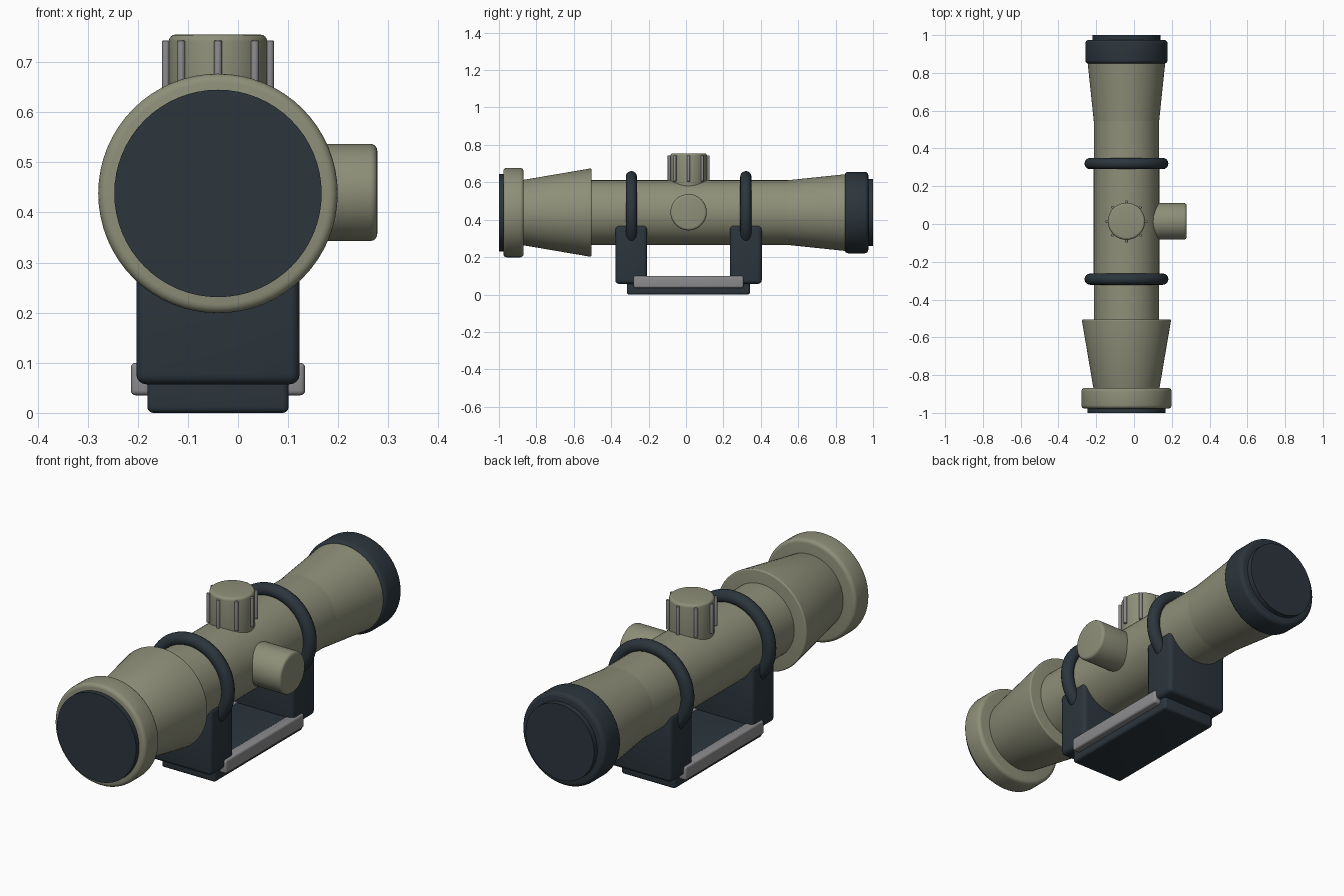
import bpy
import bmesh
import math
from mathutils import Matrix, Vector

cube = bpy.data.objects.get("Cube")
if cube:
    bpy.data.objects.remove(cube, do_unlink=True)

AX, AZ = -0.04, 0.438      # optical axis
KNOB_Y = 0.014             # position of both adjustment knobs


def material(name, rgb):
    mat = bpy.data.materials.new(name)
    mat.use_nodes = True
    mat.diffuse_color = (*rgb, 1)
    mat.node_tree.nodes["Principled BSDF"].inputs["Base Color"].default_value = (*rgb, 1)
    return mat


OLIVE = material("olive", (0.27, 0.275, 0.19))
DARK = material("dark slate", (0.025, 0.036, 0.046))
GREY = material("grey metal", (0.26, 0.26, 0.27))


def finish(name, bm, mat, bevel=0.0):
    """Round the sharp edges, then turn the bmesh into a smooth-shaded object."""
    if bevel:
        sharp = [e for e in bm.edges if e.calc_face_angle(0) > math.radians(50)]
        bmesh.ops.bevel(bm, geom=sharp, offset=bevel, segments=4, profile=0.5,
                        affect='EDGES', clamp_overlap=True)
    bmesh.ops.recalc_face_normals(bm, faces=bm.faces)
    mesh = bpy.data.meshes.new(name)
    bm.to_mesh(mesh)
    bm.free()
    mesh.materials.append(mat)
    obj = bpy.data.objects.new(name, mesh)
    bpy.context.collection.objects.link(obj)
    bpy.ops.object.select_all(action='DESELECT')
    obj.select_set(True)
    bpy.context.view_layer.objects.active = obj
    bpy.ops.object.shade_smooth_by_angle(angle=math.radians(35))
    return obj


def drum(name, start, end, r1, r2, mat, bevel=0.0, sides=64):
    """Cylinder or cone between two points."""
    start, end = Vector(start), Vector(end)
    axis = end - start
    turn = axis.to_track_quat('Z', 'Y').to_matrix().to_4x4()
    bm = bmesh.new()
    bmesh.ops.create_cone(bm, cap_ends=True, segments=sides, radius1=r1, radius2=r2,
                          depth=axis.length,
                          matrix=Matrix.Translation((start + end) / 2) @ turn)
    return finish(name, bm, mat, bevel)


def along(name, y1, y2, r1, r2, mat, bevel=0.0):
    """Drum on the optical axis."""
    return drum(name, (AX, y1, AZ), (AX, y2, AZ), r1, r2, mat, bevel)


def box(name, low, high, mat, bevel):
    low, high = Vector(low), Vector(high)
    bm = bmesh.new()
    bmesh.ops.create_cube(bm, size=1, matrix=Matrix.Translation((low + high) / 2)
                          @ Matrix.Diagonal((*(high - low), 1)))
    return finish(name, bm, mat, bevel)


# Body, front to back
along("front_lens", -1.0, -0.9, 0.207, 0.207, DARK)
along("front_rim", -0.977, -0.868, 0.239, 0.239, OLIVE, 0.018)
along("front_bell", -0.88, -0.505, 0.173, 0.237, OLIVE, 0.008)
along("main_tube", -0.9, 0.56, 0.173, 0.173, OLIVE)
along("rear_bell", 0.545, 0.87, 0.173, 0.207, OLIVE)
along("rear_rim", 0.848, 0.975, 0.218, 0.218, DARK, 0.02)
along("rear_lens", 0.9, 1.0, 0.179, 0.179, DARK)

# Clamp rings and their mounting blocks
for label, ring_y, y1, y2 in (("front", -0.292, -0.378, -0.208), ("rear", 0.32, 0.235, 0.405)):
    bpy.ops.mesh.primitive_torus_add(location=(AX, ring_y, AZ), rotation=(math.pi / 2, 0, 0),
                                     major_radius=0.192, minor_radius=0.03,
                                     major_segments=64, minor_segments=16)
    ring = bpy.context.object
    ring.name = label + "_clamp_ring"
    ring.data.materials.append(DARK)
    bpy.ops.object.shade_smooth()
    box(label + "_mount_block", (AX - 0.163, y1, 0.057), (AX + 0.163, y2, 0.372), DARK, 0.02)

# Base plate with a rail on each side
box("base_plate", (AX - 0.141, -0.316, 0), (AX + 0.141, 0.342, 0.097), DARK, 0.012)
for label, side in (("right", -1), ("left", 1)):
    inner, outer = AX + side * 0.125, AX + side * 0.174
    box(label + "_rail", (min(inner, outer), -0.28, 0.035), (max(inner, outer), 0.307, 0.1),
        GREY, 0.01)

# Top adjustment knob with grip ribs
drum("top_knob", (AX, KNOB_Y, 0.55), (AX, KNOB_Y, 0.755), 0.098, 0.098, OLIVE, 0.013)
for i in range(8):
    a = i * math.pi / 4
    x, y = AX + 0.104 * math.cos(a), KNOB_Y + 0.104 * math.sin(a)
    drum(f"knob_rib_{i + 1}", (x, y, 0.605), (x, y, 0.743), 0.008, 0.008, GREY, 0.002, 12)

# Side adjustment knob
drum("side_knob", (AX + 0.1, KNOB_Y, 0.44), (0.278, KNOB_Y, 0.44), 0.097, 0.097, OLIVE, 0.014)
